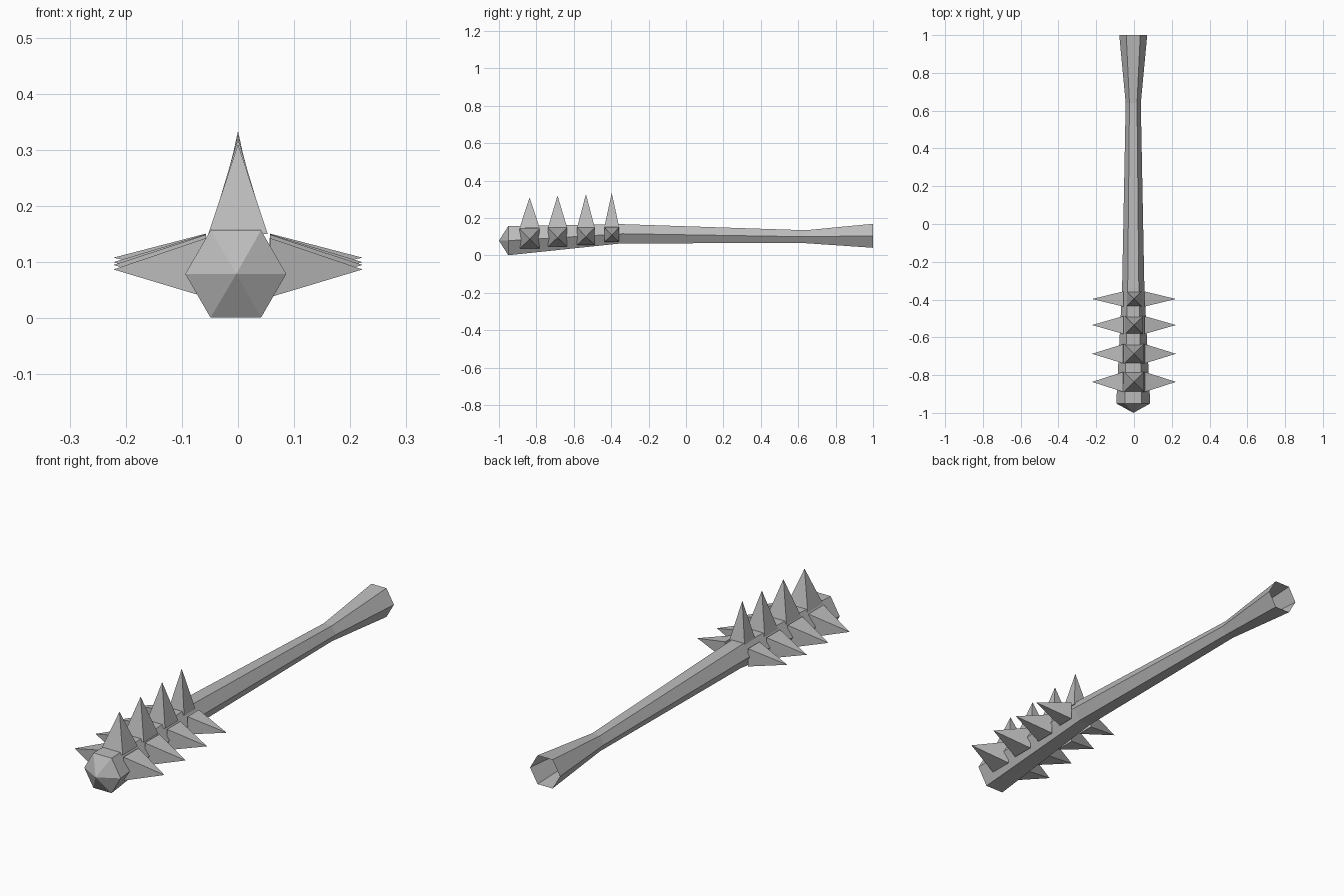
import bpy
import bmesh
from math import cos, sin, pi
from mathutils import Vector

cube = bpy.data.objects.get("Cube")
if cube:
    bpy.data.objects.remove(cube, do_unlink=True)

grey = bpy.data.materials.new("plain grey")
grey.use_nodes = True
colour = (0.5, 0.5, 0.5, 1)
grey.diffuse_color = colour
grey.node_tree.nodes["Principled BSDF"].inputs["Base Color"].default_value = colour


def finish(name, bm):
    bmesh.ops.recalc_face_normals(bm, faces=bm.faces)
    mesh = bpy.data.meshes.new(name)
    bm.to_mesh(mesh)
    bm.free()
    mesh.materials.append(grey)
    obj = bpy.data.objects.new(name, mesh)
    bpy.context.collection.objects.link(obj)
    return obj


# Six-sided shaft: pointed at the front, open at the flared handle end
SIDES = 6
bm = bmesh.new()
rings = []
for y, z, r in [(-0.95, 0.079, 0.09), (-0.34, 0.116, 0.059),
                (0.64, 0.1, 0.04), (1, 0.105, 0.074)]:
    rings.append([bm.verts.new((r * cos(2 * pi * i / SIDES) - 0.004, y,
                                z + r * sin(2 * pi * i / SIDES)))
                  for i in range(SIDES)])
tip = bm.verts.new((-0.003, -1, 0.079))
for i in range(SIDES):
    j = (i + 1) % SIDES
    bm.faces.new((tip, rings[0][i], rings[0][j]))
    for a, b in zip(rings, rings[1:]):
        bm.faces.new((a[i], a[j], b[j], b[i]))
finish("club_shaft", bm)


# Four-sided spike from a square base centre to its tip
def spike(name, base, tip, half):
    base, tip = Vector(base), Vector(tip)
    along = Vector((0, 1, 0))
    across = along.cross(tip - base).normalized()
    bm = bmesh.new()
    corners = [bm.verts.new(base + half * (u * along + v * across))
               for u, v in ((-1, -1), (1, -1), (1, 1), (-1, 1))]
    point = bm.verts.new(tip)
    bm.faces.new(corners)
    for i in range(4):
        bm.faces.new((corners[i], corners[(i + 1) % 4], point))
    finish(name, bm)


# Four rows of spikes: one on top and one on each side
rows = [(-0.836, 0.053, 0.09, 0.31), (-0.687, 0.051, 0.098, 0.32),
        (-0.535, 0.047, 0.103, 0.327), (-0.397, 0.04, 0.111, 0.334)]
for n, (y, half, side_z, top_z) in enumerate(rows, 1):
    spike(f"top_spike_{n}", (0, y, 0.15), (0, y, top_z), half)
    for label, s in (("left", 1), ("right", -1)):
        spike(f"{label}_spike_{n}", (s * 0.056, y, side_z),
              (s * 0.222, y, side_z - 0.003), half)
